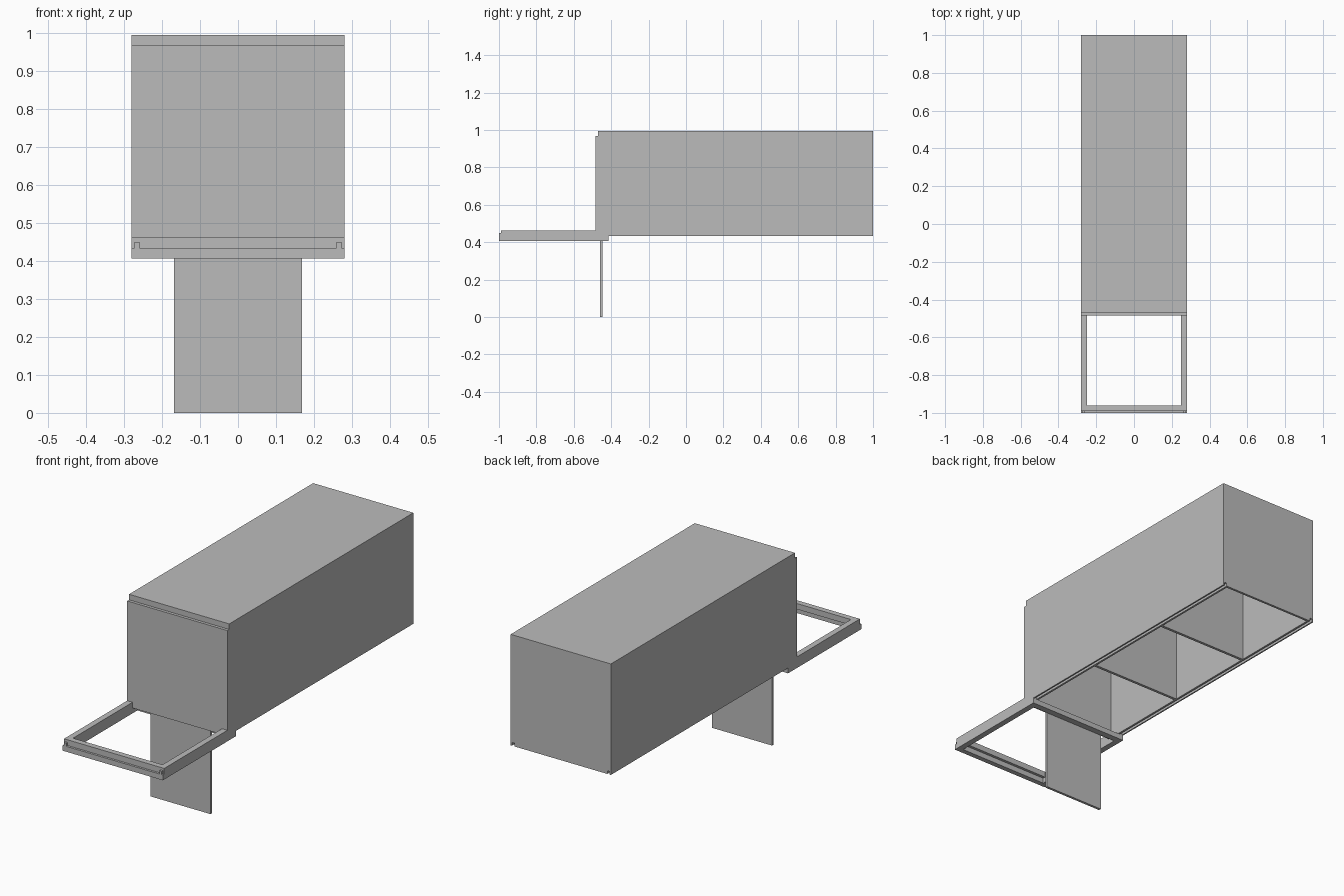
import bpy

if "Cube" in bpy.data.objects:
    bpy.data.objects.remove(bpy.data.objects["Cube"])

# Mid-grey finish shared by every part
grey = bpy.data.materials.new("mid_grey")
grey.diffuse_color = (0.5, 0.5, 0.5, 1)
grey.use_nodes = True
grey.node_tree.nodes["Principled BSDF"].inputs["Base Color"].default_value = grey.diffuse_color


def block(name, x, y, z):
    """Axis-aligned box given by its (min, max) range on each axis."""
    bpy.ops.mesh.primitive_cube_add(
        size=1, location=[(a + b) / 2 for a, b in (x, y, z)])
    ob = bpy.context.object
    ob.name = name
    ob.scale = [b - a for a, b in (x, y, z)]
    bpy.ops.object.transform_apply(location=False, rotation=False, scale=True)
    ob.data.materials.append(grey)
    return ob


W = 0.28            # half width
INNER = 0.25        # half width of the inside
LOW, BASE, RAISED = 0.407, 0.434, 0.463   # frame levels
NOTCH, EAVE, TOP = 0.45, 0.967, 0.995
FRONT, BACK = -0.485, 1.0

# Long shell: roof set back at the front to leave a small ledge
block("roof", (-W, W), (-0.47, BACK), (EAVE, TOP))
block("back_wall", (-INNER, INNER), (BACK - 0.012, BACK), (BASE, EAVE))
block("front_wall", (-INNER, INNER), (FRONT, FRONT + 0.015), (BASE, EAVE))

# Partitions between the three open-bottomed bays
bay = (BACK - FRONT) / 3
for i in (1, 2):
    y = FRONT + bay * i
    block(f"partition_{i}", (-INNER, INNER), (y - 0.007, y + 0.007), (BASE, EAVE))

for side, s in (("left", -1), ("right", 1)):
    def span(a, b):
        return tuple(sorted((s * a, s * b)))

    # Side wall with a groove along its lower edge
    block(f"{side}_wall", span(INNER, W), (FRONT, BACK), (NOTCH, EAVE))
    block(f"{side}_groove_outer", span(0.273, W), (FRONT, BACK), (BASE, NOTCH))
    block(f"{side}_groove_inner", span(INNER, 0.26), (FRONT, BACK), (BASE, NOTCH))

    # Frame rail: low along its length, raised ahead of the shell
    block(f"{side}_rail", span(INNER, W), (-1.0, -0.415), (LOW, BASE))
    block(f"{side}_rail_top", span(INNER, W), (-0.989, FRONT), (BASE, RAISED))

    # Tongues matching the groove
    block(f"{side}_front_tongue", span(0.26, 0.273), (-1.0, -0.989), (BASE, NOTCH))
    block(f"{side}_back_tongue", span(0.26, 0.273), (FRONT, -0.415), (BASE, NOTCH))

# Cross bars of the frame, the front one stepped
block("front_bar_lower", (-INNER, INNER), (-1.0, -0.974), (LOW, BASE))
block("front_bar_upper", (-INNER, INNER), (-0.989, -0.96), (BASE, RAISED))
block("back_bar", (-INNER, INNER), (-0.447, -0.415), (LOW, BASE))

# Hanging plate that reaches the ground
block("support_plate", (-0.168, 0.168), (-0.46, -0.447), (0.0, BASE))
